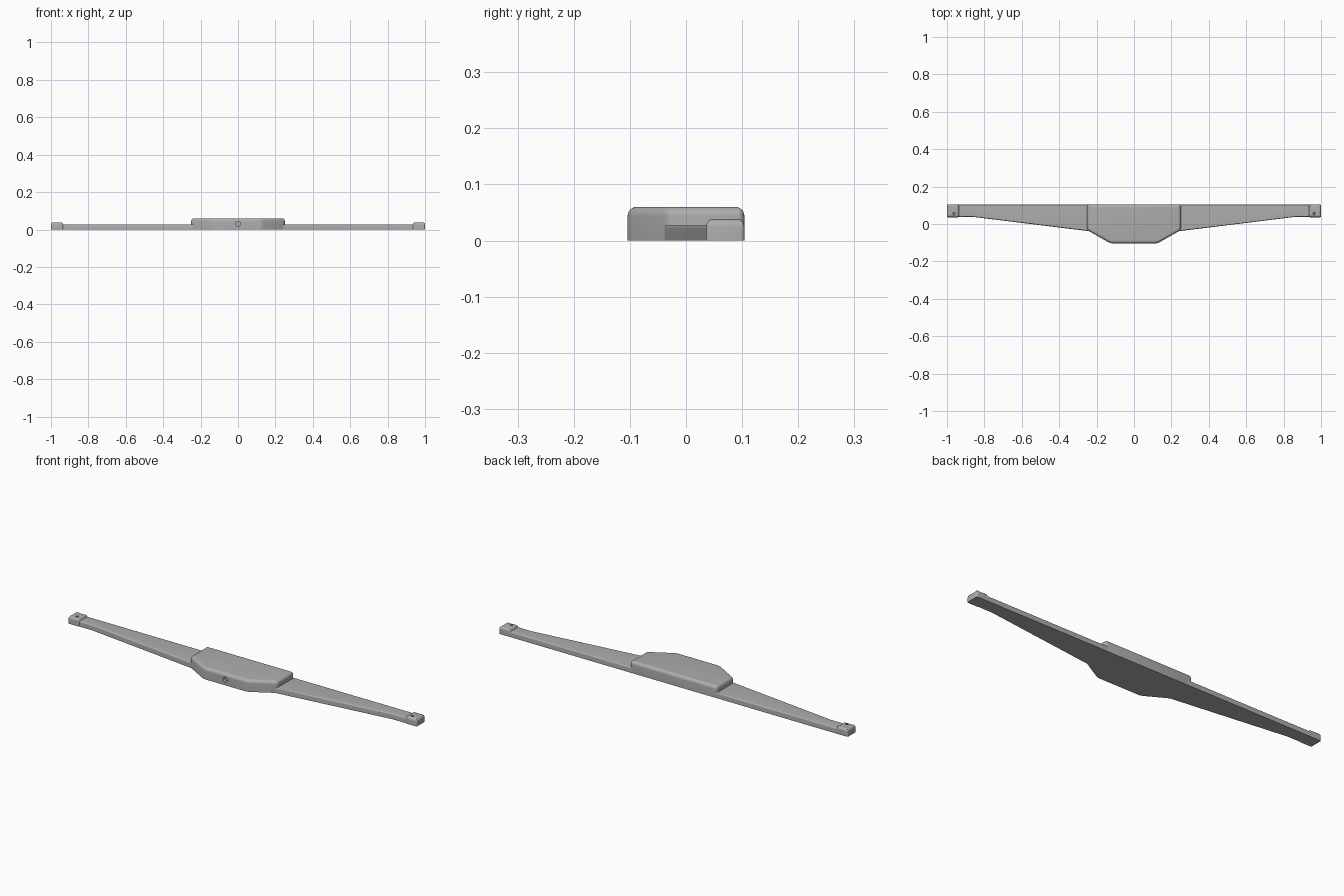
import bpy
import bmesh
from math import pi, radians

if "Cube" in bpy.data.objects:
    bpy.data.objects.remove(bpy.data.objects["Cube"], do_unlink=True)

grey = bpy.data.materials.new("mid_grey")
grey.use_nodes = True
colour = (0.42, 0.42, 0.42, 1)
grey.diffuse_color = colour
grey.node_tree.nodes["Principled BSDF"].inputs["Base Color"].default_value = colour


def rounded_slab(name, outline, height, corner, fillet):
    """Extrude an outline upward, round its corners, then its top rim."""
    bm = bmesh.new()
    base = bm.faces.new([bm.verts.new((x, y, 0)) for x, y in outline])
    grown = bmesh.ops.extrude_face_region(bm, geom=[base], use_keep_orig=True)
    for v in grown["geom"]:
        if isinstance(v, bmesh.types.BMVert):
            v.co.z = height
    bmesh.ops.recalc_face_normals(bm, faces=bm.faces)
    if corner:
        uprights = [e for e in bm.edges if abs(e.verts[0].co.z - e.verts[1].co.z) > height / 2]
        bmesh.ops.bevel(bm, geom=uprights, offset=corner, segments=4, profile=0.5, affect='EDGES')
    rim = [e for e in bm.edges if all(v.co.z > height - 1e-5 for v in e.verts)]
    bmesh.ops.bevel(bm, geom=rim, offset=fillet, segments=6, profile=0.5, affect='EDGES')
    bmesh.ops.recalc_face_normals(bm, faces=bm.faces)
    mesh = bpy.data.meshes.new(name)
    bm.to_mesh(mesh)
    bm.free()
    mesh.materials.append(grey)
    obj = bpy.data.objects.new(name, mesh)
    bpy.context.collection.objects.link(obj)
    return obj


def activate(obj):
    bpy.ops.object.select_all(action='DESELECT')
    obj.select_set(True)
    bpy.context.view_layer.objects.active = obj


def drill(obj, place, radius, depth, turn=(0, 0, 0)):
    """Cut a round blind hole centred on a surface point."""
    bpy.ops.mesh.primitive_cylinder_add(vertices=24, radius=radius, depth=2 * depth,
                                        location=place, rotation=turn)
    cutter = bpy.context.object
    cutter.name = "hole_cutter"
    cutter.hide_render = True
    cutter.data.materials.append(grey)
    cut = obj.modifiers.new("hole", 'BOOLEAN')
    cut.object = cutter
    cut.operation = 'DIFFERENCE'
    cut.solver = 'EXACT'
    activate(obj)
    bpy.ops.object.modifier_apply(modifier=cut.name)
    bpy.data.objects.remove(cutter, do_unlink=True)


# Central housing with chamfered front and a round front port
back = 0.104
hub = rounded_slab("central_housing",
                   [(-0.25, back), (-0.25, -0.033), (-0.125, -back),
                    (0.125, -back), (0.25, -0.033), (0.25, back)],
                   0.06, 0.012, 0.016)
drill(hub, (0, -back, 0.03), 0.013, 0.015, (pi / 2, 0, 0))
parts = [hub]

# Tapered arms and raised end pads with a screw hole
for side, s in (("left", 1), ("right", -1)):
    arm = rounded_slab(side + "_arm",
                       [(s * 0.22, back), (s * 0.22, -0.041), (s * 0.86, 0.038),
                        (s * 0.965, 0.038), (s * 0.965, back)],
                       0.028, 0, 0.006)
    pad = rounded_slab(side + "_end_pad",
                       [(s * 0.935, 0.036), (s, 0.036), (s, back), (s * 0.935, back)],
                       0.038, 0.006, 0.013)
    drill(pad, (s * 0.962, 0.056, 0.038), 0.007, 0.015)
    parts += [arm, pad]

for obj in parts:
    activate(obj)
    bpy.ops.object.shade_smooth_by_angle(angle=radians(30))
